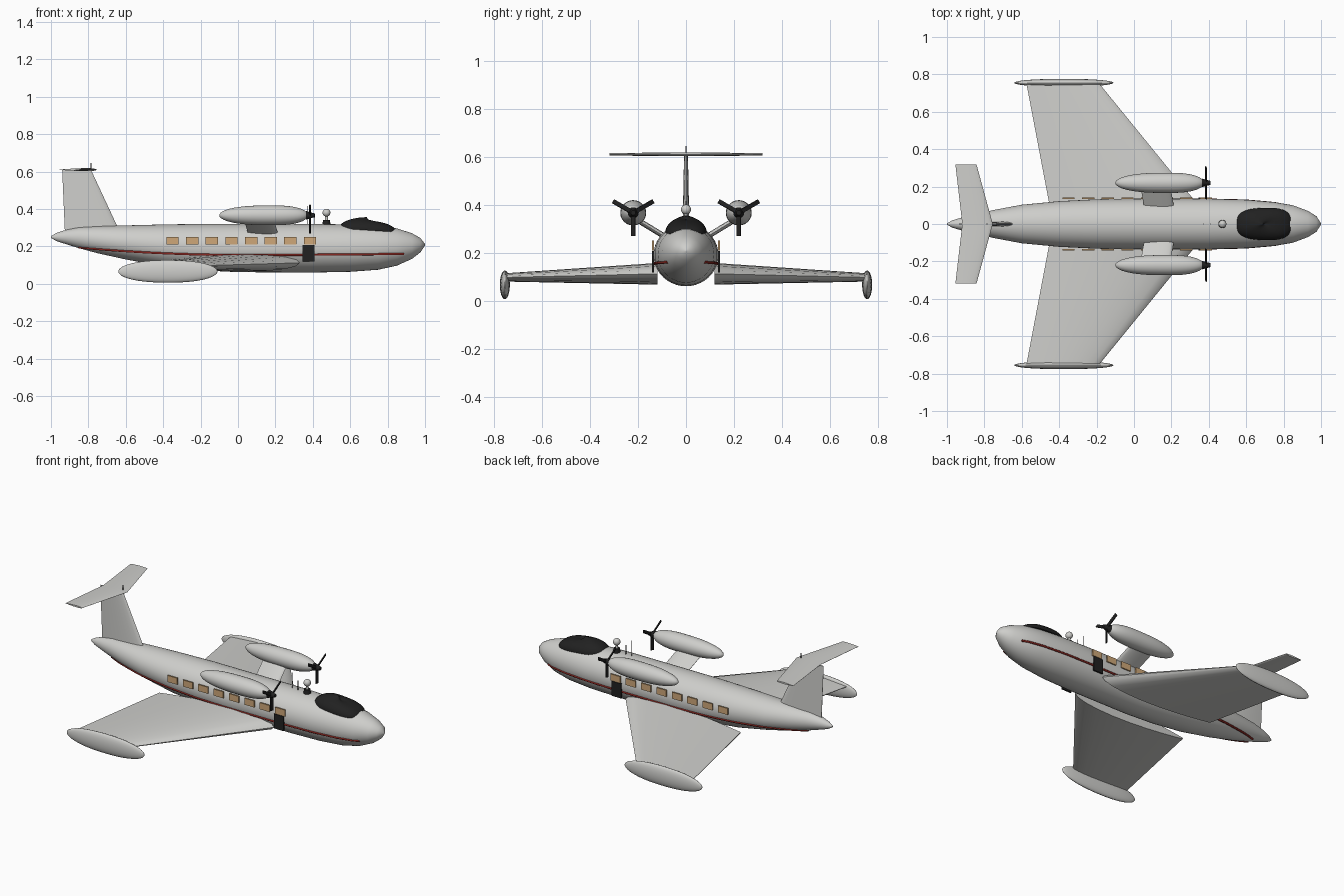
import bpy
import bmesh
import math
from mathutils import Matrix, Vector

cube = bpy.data.objects.get("Cube")
if cube:
    bpy.data.objects.remove(cube, do_unlink=True)


def material(name, colour):
    mat = bpy.data.materials.new(name)
    mat.use_nodes = True
    mat.diffuse_color = (*colour, 1)
    mat.node_tree.nodes["Principled BSDF"].inputs["Base Color"].default_value = (*colour, 1)
    return mat


GREY = material("pale grey", (0.62, 0.62, 0.6))
BLACK = material("black", (0.015, 0.015, 0.015))
TAN = material("tan", (0.62, 0.39, 0.19))
RED = material("dark red", (0.25, 0.02, 0.015))
SIDES = {"front": -1, "back": 1}


def finish(name, bm, mat):
    """Turn a bmesh into an object, smooth with sharp edges kept."""
    bmesh.ops.recalc_face_normals(bm, faces=bm.faces)
    mesh = bpy.data.meshes.new(name)
    bm.to_mesh(mesh)
    bm.free()
    obj = bpy.data.objects.new(name, mesh)
    bpy.context.collection.objects.link(obj)
    mesh.materials.append(mat)
    bpy.ops.object.select_all(action="DESELECT")
    obj.select_set(True)
    bpy.context.view_layer.objects.active = obj
    bpy.ops.object.shade_smooth_by_angle(angle=math.radians(40))
    return obj


def loft(name, rings, mat):
    """Skin a row of closed rings and cap both ends."""
    bm = bmesh.new()
    rows = [[bm.verts.new(p) for p in ring] for ring in rings]
    count = len(rows[0])
    for a, b in zip(rows, rows[1:]):
        for i in range(count):
            j = (i + 1) % count
            bm.faces.new((a[i], a[j], b[j], b[i]))
    bm.faces.new(rows[0])
    bm.faces.new(rows[-1])
    return finish(name, bm, mat)


def oval(x, y, z, ry, rz, count=32):
    angles = [2 * math.pi * i / count for i in range(count)]
    return [(x, y + ry * math.cos(a), z + rz * math.sin(a)) for a in angles]


def pod(name, peak, ahead, behind, y, z, ry, rz, power):
    """Streamlined body along x with its own nose and tail lengths."""
    rings = []
    for i in range(25):
        u = -math.cos(math.pi * i / 24)
        r = max(math.sqrt(max(0, 1 - abs(u) ** power)), 0.03)
        rings.append(oval(peak + u * (ahead if u > 0 else behind), y, z, r * ry, r * rz, 24))
    return loft(name, rings, GREY)


def foil(lead, trail, half):
    """Closed wing section as (x, offset) pairs."""
    n = 10
    upper = []
    for i in range(n + 1):
        t = (1 - math.cos(math.pi * i / n)) / 2
        h = half * (2.6 * math.sqrt(t) * (1 - t) + 0.08 * t)
        upper.append((lead + (trail - lead) * t, h))
    return upper + [(x, -h) for x, h in reversed(upper[1:])]


def box(name, centre, size, mat):
    bm = bmesh.new()
    bmesh.ops.create_cube(bm, size=1, matrix=Matrix.Translation(centre) @ Matrix.Diagonal((*size, 1)))
    return finish(name, bm, mat)


def rod(name, start, end, r1, r2, mat, count=16):
    start, end = Vector(start), Vector(end)
    axis = end - start
    turn = axis.to_track_quat("Z", "Y").to_matrix().to_4x4()
    bm = bmesh.new()
    bmesh.ops.create_cone(bm, cap_ends=True, segments=count, radius1=r1, radius2=r2,
                          depth=axis.length, matrix=Matrix.Translation((start + end) / 2) @ turn)
    return finish(name, bm, mat)


# Fuselage: x, half width, top, bottom
STATIONS = [
    (-1, .004, .255, .245), (-.97, .02, .272, .228), (-.92, .035, .288, .212),
    (-.85, .052, .302, .19), (-.75, .075, .308, .163), (-.6, .103, .312, .13),
    (-.4, .122, .317, .093), (-.2, .132, .32, .072), (0, .135, .32, .062),
    (.4, .135, .32, .06), (.6, .13, .317, .064), (.75, .117, .31, .075),
    (.85, .1, .296, .097), (.93, .07, .27, .133), (.975, .042, .245, .168),
    (1, .004, .212, .204)]
loft("fuselage", [oval(x, 0, (t + b) / 2, w, (t - b) / 2, 40) for x, w, t, b in STATIONS], GREY)


def skin_y(x, z):
    """Half width of the fuselage skin at a given place."""
    for a, b in zip(STATIONS, STATIONS[1:]):
        if a[0] <= x <= b[0]:
            f = (x - a[0]) / (b[0] - a[0])
            w, t, low = [p + (q - p) * f for p, q in zip(a[1:], b[1:])]
            return w * math.sqrt(max(0, 1 - ((2 * z - t - low) / (t - low)) ** 2))


# Canopy: rounded-rectangle dome
rings = []
for i in range(13):
    a = math.pi / 2 * i / 12
    ring = []
    for k in range(40):
        c, s = math.cos(math.tau * k / 40), math.sin(math.tau * k / 40)
        px = math.copysign(abs(c) ** 0.75, c)
        py = math.copysign(abs(s) ** 0.75, s) * (1 + 0.06 * px)
        r = max(math.cos(a), 0.02)
        ring.append((0.693 + 0.153 * r * px, 0.086 * r * py, 0.286 - 0.01 * px + 0.06 * math.sin(a)))
    rings.append(ring)
loft("canopy", rings, BLACK)

for side, s in SIDES.items():
    # Wing and tip tank
    root = [(x, s * 0.118, 0.112 + h) for x, h in foil(0.33, -0.455, 0.044)]
    tip = [(x, s * 0.75, 0.097 + h) for x, h in foil(-0.185, -0.575, 0.017)]
    loft(side + "_wing", [root, tip], GREY)
    pod(side + "_tip_tank", -0.375, 0.265, 0.265, s * 0.755, 0.066, 0.021, 0.06, 2.3)

    # Engine nacelle and its pylon
    pod(side + "_nacelle", 0.18, 0.195, 0.28, s * 0.22, 0.366, 0.054, 0.053, 2.6)
    inner = [(x, s * 0.085, 0.265 + h) for x, h in foil(0.215, 0.055, 0.013)]
    outer = [(x, s * 0.2, 0.335 + h) for x, h in foil(0.195, 0.035, 0.013)]
    loft(side + "_pylon", [inner, outer], GREY)

    # Propeller
    hub = Vector((0.385, s * 0.22, 0.366))
    rod(side + "_propeller_hub", hub - Vector((0.022, 0, 0)), hub + Vector((0.025, 0, 0)), 0.023, 0.01, BLACK)
    for n in range(3):
        blade = box(f"{side}_propeller_blade_{n + 1}", (0, 0, 0.05), (0.006, 0.018, 0.095), BLACK)
        blade.matrix_world = (Matrix.Translation(hub) @ Matrix.Rotation(math.radians(180 + 120 * n), 4, "X")
                              @ Matrix.Rotation(0.35, 4, "Z"))

    # Windows and door
    for n in range(8):
        box(f"{side}_window_{n + 1}", (-0.35 + 0.105 * n, s * 0.137, 0.23), (0.066, 0.008, 0.04), TAN)
    box(side + "_door", (0.377, s * 0.137, 0.163), (0.064, 0.009, 0.09), BLACK)

    # Stripe along the skin
    curve = bpy.data.curves.new(side + "_stripe", "CURVE")
    curve.dimensions = "3D"
    curve.bevel_depth = 0.006
    curve.bevel_resolution = 1
    curve.use_fill_caps = True
    spline = curve.splines.new("POLY")
    spline.points.add(40)
    for i, point in enumerate(spline.points):
        x = -0.85 + 1.735 * i / 40
        z = 0.154 + (0.055 * x * x if x < 0 else 0.007 * x * x)
        point.co = (x, s * skin_y(x, z), z, 1)
    curve.materials.append(RED)
    bpy.context.collection.objects.link(bpy.data.objects.new(side + "_stripe", curve))

# Fin and tailplane
low = [(x, h, 0.285) for x, h in foil(-0.635, -0.926, 0.014)]
high = [(x, h, 0.607) for x, h in foil(-0.785, -0.94, 0.008)]
loft("fin", [low, high], GREY)
ends = [[(x, y, 0.61 + h) for x, h in foil(-0.842, -0.955, 0.005)] for y in (-0.318, 0.318)]
middle = [(x, 0, 0.61 + h) for x, h in foil(-0.755, -0.918, 0.008)]
loft("tailplane", [ends[0], middle, ends[1]], GREY)

# Aerials and dome light
rod("tail_aerial", (-0.785, 0, 0.605), (-0.785, 0, 0.645), 0.003, 0.003, BLACK, 8)
rod("tall_aerial", (0.37, 0, 0.31), (0.37, 0, 0.415), 0.002, 0.002, BLACK, 8)
rod("short_aerial", (0.41, 0, 0.31), (0.41, 0, 0.375), 0.002, 0.002, BLACK, 8)
rod("beacon_base", (0.473, 0, 0.315), (0.473, 0, 0.342), 0.022, 0.018, BLACK)
rod("beacon_post", (0.473, 0, 0.335), (0.473, 0, 0.37), 0.008, 0.008, GREY)
bm = bmesh.new()
bmesh.ops.create_uvsphere(bm, u_segments=20, v_segments=12, radius=0.021,
                          matrix=Matrix.Translation((0.473, 0, 0.38)))
finish("beacon", bm, GREY)
